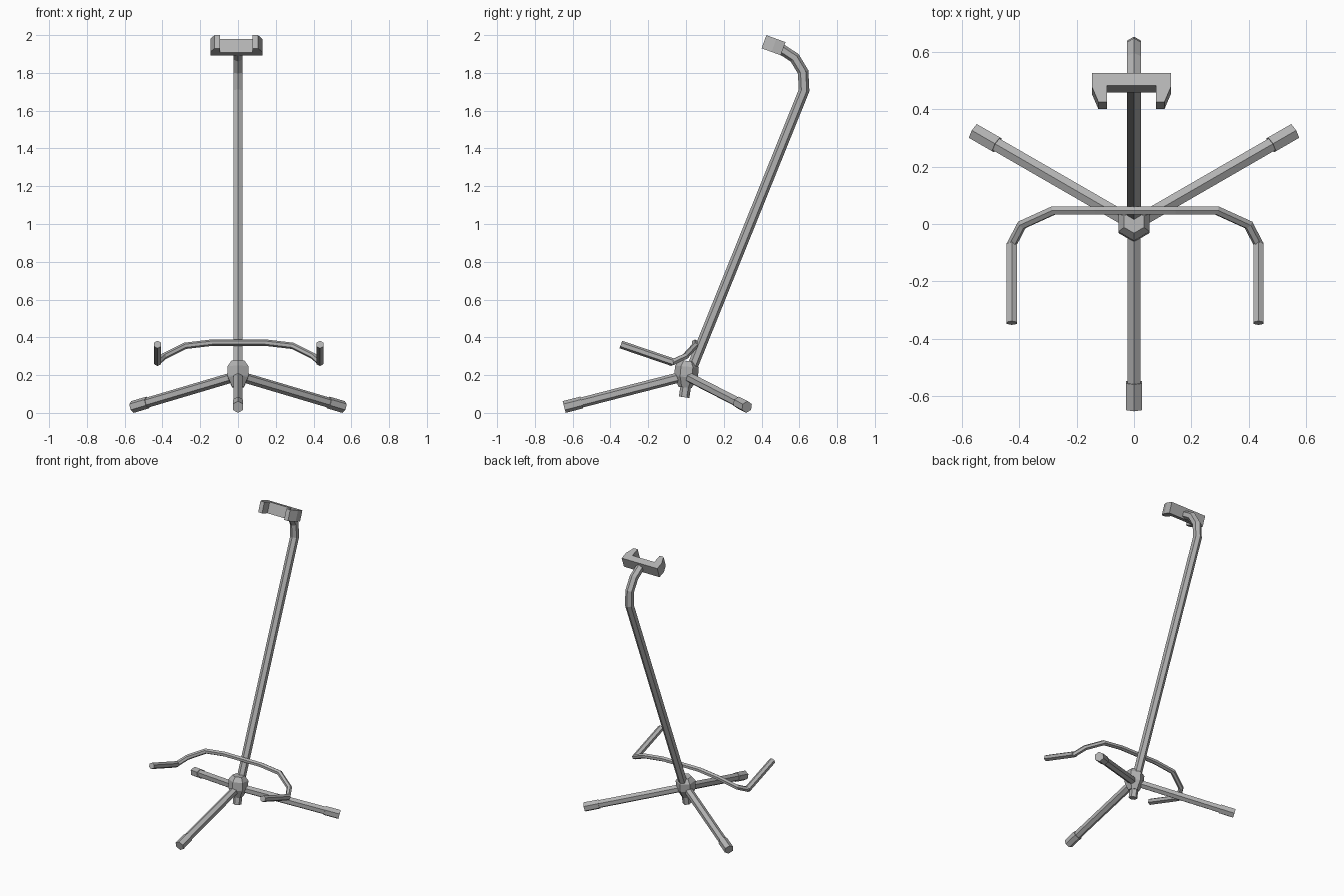
import bpy, bmesh, math
from mathutils import Vector

cube = bpy.data.objects.get("Cube")
if cube:
    bpy.data.objects.remove(cube, do_unlink=True)

grey = bpy.data.materials.new("grey_metal")
grey.use_nodes = True
colour = (0.45, 0.45, 0.45, 1)
grey.diffuse_color = colour
grey.node_tree.nodes["Principled BSDF"].inputs["Base Color"].default_value = colour


def finish(name, bm):
    bmesh.ops.recalc_face_normals(bm, faces=bm.faces)
    mesh = bpy.data.meshes.new(name)
    bm.to_mesh(mesh)
    bm.free()
    mesh.materials.append(grey)
    obj = bpy.data.objects.new(name, mesh)
    bpy.context.collection.objects.link(obj)
    return obj


def hex_tube(name, points, radii, ref=(0, 0, 1), cap_start=True):
    """Six-sided tube with mitred bends; one corner points along ref."""
    pts = [Vector(p) for p in points]
    if not isinstance(radii, list):
        radii = [radii] * len(pts)
    dirs = [(b - a).normalized() for a, b in zip(pts, pts[1:])]
    ref = Vector(ref)
    up = (ref - dirs[0] * ref.dot(dirs[0])).normalized()
    side = dirs[0].cross(up)
    angles = [i * math.tau / 6 for i in range(6)]
    offsets = [up * math.cos(a) + side * math.sin(a) for a in angles]
    bm = bmesh.new()
    rings = []
    for i, (p, r) in enumerate(zip(pts, radii)):
        if i:
            # slide the outline along the segment onto the joint plane
            d = dirs[i - 1]
            n = (d + dirs[min(i, len(dirs) - 1)]).normalized()
            offsets = [o - d * (o.dot(n) / d.dot(n)) for o in offsets]
        rings.append([bm.verts.new(p + o * r) for o in offsets])
    for a, b in zip(rings, rings[1:]):
        for i in range(6):
            j = (i + 1) % 6
            bm.faces.new((a[i], a[j], b[j], b[i]))
    if cap_start:
        bm.faces.new(rings[0])
    bm.faces.new(rings[-1])
    return finish(name, bm)


# Three splayed legs with thicker feet
for name, degrees in (("front", -90), ("back_left", 30), ("back_right", 150)):
    a = math.radians(degrees)

    def on_leg(r):
        return (r * math.cos(a), r * math.sin(a), 0.197 - 0.257 * r)

    hex_tube(name + "_leg", [on_leg(0.02), on_leg(0.58)], 0.027)
    hex_tube(name + "_foot", [on_leg(0.552), on_leg(0.645)], 0.032)

# Hub where the legs meet, with a short stub underneath
hex_tube("hub", [(0, -0.005, 0.135), (0, 0, 0.19), (0, 0.005, 0.245), (0, 0.008, 0.275)],
         [0.035, 0.063, 0.063, 0.04], ref=(0, 1, 0))
hex_tube("hub_stub", [(0, -0.01, 0.083), (0, 0.003, 0.17)], 0.028, ref=(0, 1, 0))

# Leaning pole with a forward-curving neck
hex_tube("pole", [(0, 0.02, 0.21), (0, 0.625, 1.707), (0, 0.62, 1.805),
                  (0, 0.575, 1.88), (0, 0.49, 1.935)], 0.028, ref=(0, 1, 0))

# Lower yoke, mirrored left to right, with padded arms
valley, tip = (0.43, -0.07, 0.268), (0.43, -0.345, 0.362)
yoke = hex_tube("yoke", [(0, 0.047, 0.372), (0.14, 0.047, 0.372), (0.285, 0.047, 0.355),
                         (0.395, -0.003, 0.3), valley, (0.43, -0.1, 0.278)],
                0.017, cap_start=False)
arms = hex_tube("yoke_arms", [valley, tip], 0.021)
for obj in (yoke, arms):
    obj.modifiers.new("mirror", 'MIRROR').use_axis[0] = True
    obj.location.x = 0.004

# Forked head: one outline extruded, then tilted
half = [(0.085, 0.008), (0.085, -0.054), (0.115, -0.054), (0.1375, 0.002), (0.1375, 0.054)]
outline = half + [(-x, y) for x, y in reversed(half)]
bm = bmesh.new()
face = bm.faces.new([bm.verts.new((x, y, -0.037)) for x, y in outline])
top = bmesh.ops.extrude_face_region(bm, geom=[face])["geom"]
bmesh.ops.translate(bm, vec=(0, 0, 0.074),
                    verts=[v for v in top if isinstance(v, bmesh.types.BMVert)])
head = finish("head_fork", bm)
head.location = (-0.009, 0.4635, 1.9465)
head.rotation_euler.x = math.radians(-20)
